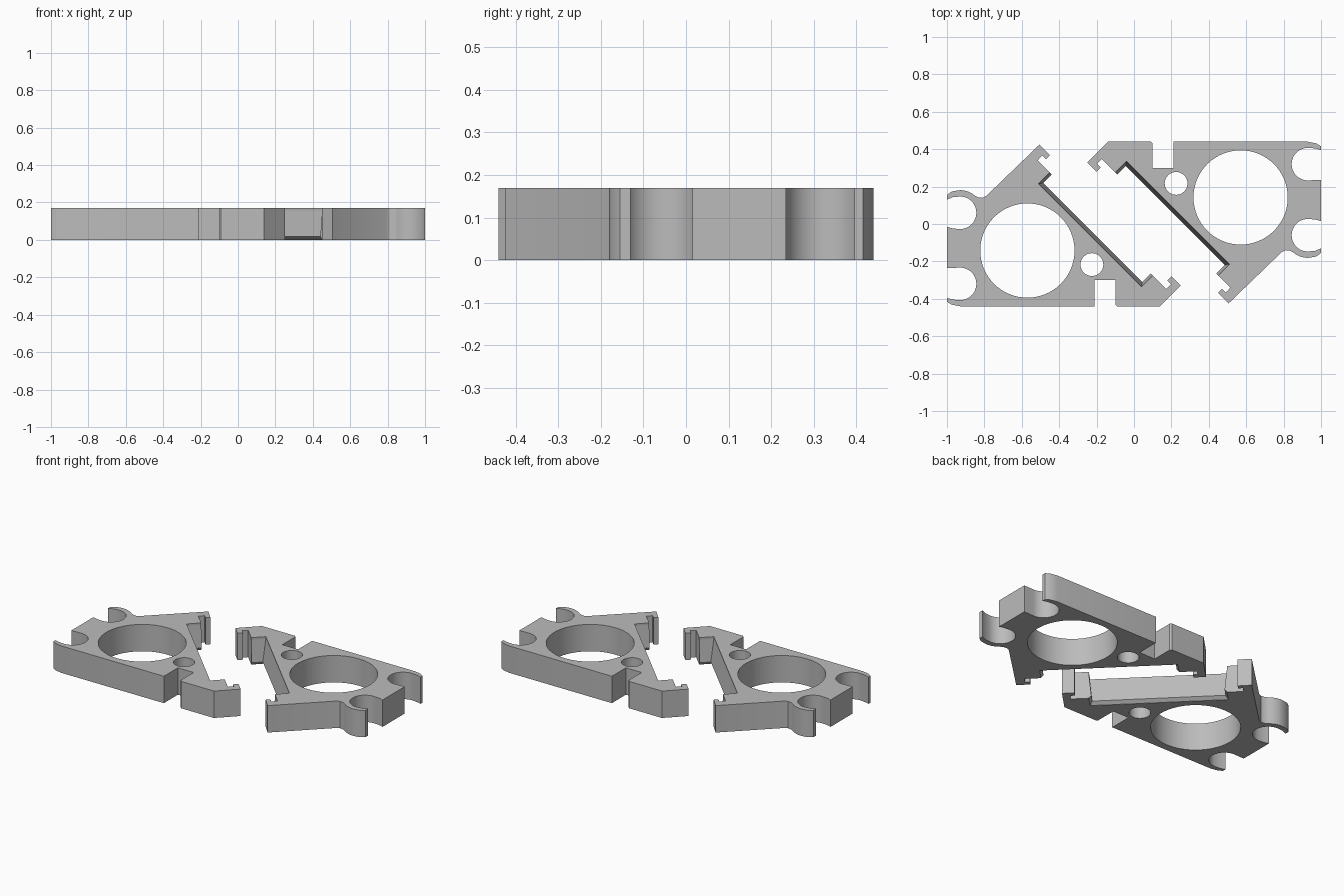
import bpy, bmesh, math
from mathutils import Vector

if "Cube" in bpy.data.objects:
    bpy.data.objects.remove(bpy.data.objects["Cube"], do_unlink=True)

HEIGHT = 0.17

# One grey plastic for everything
grey = bpy.data.materials.new("light grey plastic")
grey.use_nodes = True
grey.diffuse_color = (0.5, 0.5, 0.5, 1)
grey.node_tree.nodes["Principled BSDF"].inputs["Base Color"].default_value = (0.5, 0.5, 0.5, 1)


def arc(cx, cy, r, start, end, steps):
    """Points along an arc, angles in degrees."""
    angles = [math.radians(start + (end - start) * i / steps) for i in range(steps + 1)]
    return [(cx + r * math.cos(a), cy + r * math.sin(a)) for a in angles]


def circle(cx, cy, r, steps):
    return arc(cx, cy, r, 0, 360, steps)[:-1]


def make_plate(name, loops):
    """Extrude an outline with holes into a solid plate."""
    curve = bpy.data.curves.new(name, "CURVE")
    curve.dimensions = "2D"
    curve.fill_mode = "BOTH"
    curve.extrude = HEIGHT / 2
    for loop in loops:
        spline = curve.splines.new("POLY")
        spline.points.add(len(loop) - 1)
        for point, (x, y) in zip(spline.points, loop):
            point.co = (x, y, 0, 1)
        spline.use_cyclic_u = True
    obj = bpy.data.objects.new(name, curve)
    bpy.context.collection.objects.link(obj)
    bpy.ops.object.select_all(action="DESELECT")
    obj.select_set(True)
    bpy.context.view_layer.objects.active = obj
    bpy.ops.object.convert(target="MESH")
    obj = bpy.context.object
    bm = bmesh.new()
    bm.from_mesh(obj.data)
    bmesh.ops.remove_doubles(bm, verts=bm.verts, dist=0.0005)
    bmesh.ops.translate(bm, verts=bm.verts, vec=(0, 0, HEIGHT / 2))
    bmesh.ops.recalc_face_normals(bm, faces=bm.faces)
    bm.to_mesh(obj.data)
    bm.free()
    obj.data.materials.clear()
    obj.data.materials.append(grey)
    bpy.ops.object.shade_smooth_by_angle(angle=math.radians(30))
    return obj


def make_ridge(name, a, b, depth):
    """Tapered lip, standing out to the right of the edge from a to b."""
    a, b = Vector(a), Vector(b)
    d = (b - a).normalized()
    out = Vector((d.y, -d.x))
    section = [(-0.008, 0.001), (0, 0.001), (depth, 0.018), (0, 0.156), (-0.008, 0.156)]
    bm = bmesh.new()
    ends = [[bm.verts.new((*(p + out * o), z)) for o, z in section] for p in (a, b)]
    for end in ends:
        bm.faces.new(end)
    n = len(section)
    for i in range(n):
        j = (i + 1) % n
        bm.faces.new((ends[0][i], ends[0][j], ends[1][j], ends[1][i]))
    bmesh.ops.recalc_face_normals(bm, faces=bm.faces)
    mesh = bpy.data.meshes.new(name)
    bm.to_mesh(mesh)
    bm.free()
    mesh.materials.append(grey)
    obj = bpy.data.objects.new(name, mesh)
    bpy.context.collection.objects.link(obj)
    return obj


# Pocket edge: upper clip corner, the long wall, lower clip corner
pocket = [(-0.10, 0.275), (-0.04, 0.335), (0.51, -0.215), (0.45, -0.275)]

# Back edge with square notch
outline = [(-0.14, 0.44), (0.09, 0.44), (0.10, 0.43), (0.10, 0.30),
           (0.21, 0.30), (0.21, 0.44)]
# Back hook and its round recess
outline += [(0.93, 0.44), (0.975, 0.431), (1.0, 0.415), (1.0, 0.395), (0.97, 0.404)]
outline += arc(0.93, 0.32, 0.087, 90, 270, 24)
outline += [(0.97, 0.235), (1.0, 0.235)]
# Front recess and its curled hook
outline += [(1.0, 0.015), (0.97, 0.024)]
outline += arc(0.93, -0.06, 0.087, 90, 270, 24)
outline += [(0.97, -0.143), (1.0, -0.13), (1.0, -0.155), (0.975, -0.174)]
outline += arc(0.93, -0.06, 0.121, 270, 230, 6)
outline += [(0.835, -0.143), (0.81, -0.14), (0.79, -0.15)]
# Lower clip
outline += [(0.505, -0.425), (0.45, -0.367), (0.47, -0.347), (0.49, -0.367), (0.515, -0.34)]
outline += pocket[::-1]
# Upper clip
outline += [(-0.172, 0.347), (-0.197, 0.322), (-0.177, 0.302), (-0.20, 0.28), (-0.25, 0.33)]

plate = make_plate("right_holder_plate",
                   [outline, circle(0.57, 0.142, 0.252, 64), circle(0.225, 0.217, 0.061, 32)])
parts = [plate]
for label, a, b, depth in zip(("upper_clip_lip", "wall_lip", "lower_clip_lip"),
                              pocket, pocket[1:], (0.014, 0.02, 0.014)):
    parts.append(make_ridge("right_" + label, a, b, depth))

# Matching holder, turned half a revolution
for part in parts:
    twin = part.copy()
    twin.data = part.data.copy()
    twin.name = part.name.replace("right", "left")
    twin.rotation_euler.z = math.pi
    bpy.context.collection.objects.link(twin)

# Model's own left is +x, so swap the side names
for obj in [o for o in bpy.data.objects if o.name.startswith(("right_", "left_"))]:
    side, rest = obj.name.split("_", 1)
    obj.name = "swap_" + side + "_" + rest
for obj in [o for o in bpy.data.objects if o.name.startswith("swap_")]:
    _, side, rest = obj.name.split("_", 2)
    obj.name = ("left_" if side == "right" else "right_") + rest
